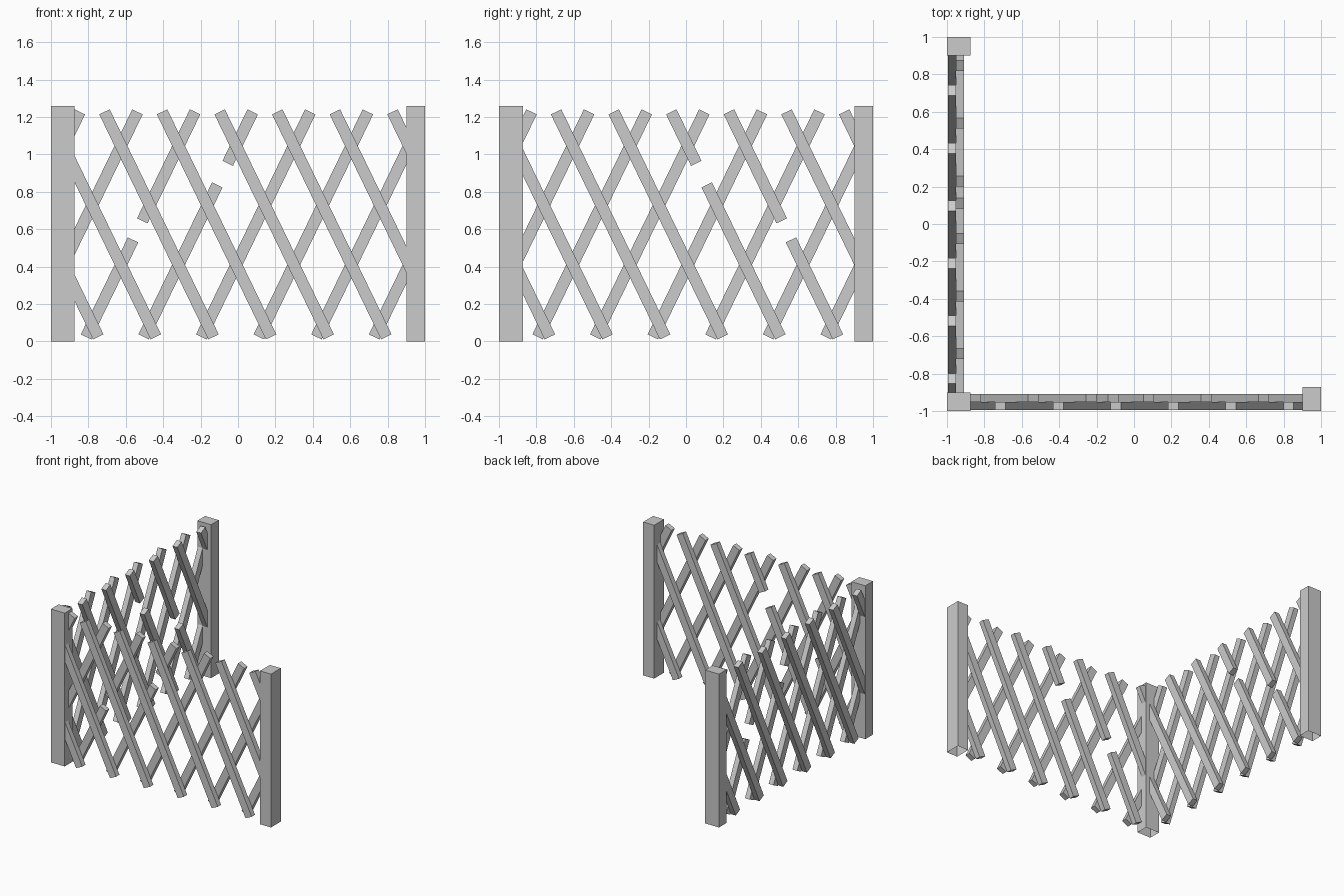
import bpy, bmesh, math
from mathutils import Matrix, Vector

if "Cube" in bpy.data.objects:
    bpy.data.objects.remove(bpy.data.objects["Cube"])

HEIGHT = 1.26
MID_Z = 0.626            # slat mid height
RISE = 1.203             # vertical extent of a slat's centre line
RUN = 0.583              # horizontal extent of a slat's centre line
PITCH = 0.308            # spacing between parallel slats
WIDTH, DEPTH = 0.062, 0.043
Z0, Z1 = MID_Z - RISE / 2, MID_Z + RISE / 2


def make_object(name, bm):
    mesh = bpy.data.meshes.new(name)
    bm.to_mesh(mesh)
    bm.free()
    ob = bpy.data.objects.new(name, mesh)
    bpy.context.collection.objects.link(ob)


def post(name, x0, x1, y0, y1):
    bm = bmesh.new()
    bmesh.ops.create_cube(bm, size=1, matrix=Matrix.Translation(
        ((x0 + x1) / 2, (y0 + y1) / 2, HEIGHT / 2)) @ Matrix.Diagonal((x1 - x0, y1 - y0, HEIGHT, 1)))
    # hollow underside
    bottom = [f for f in bm.faces if f.normal.z < -0.9]
    bmesh.ops.delete(bm, geom=bottom, context='FACES_ONLY')
    make_object(name, bm)


def slat(name, cx, lean, y, z0, z1, lo, hi, turn):
    """Slanted board along the line through (cx, MID_Z), cut off at the posts."""
    slope = lean * RUN / RISE
    zm = (z0 + z1) / 2
    length = (z1 - z0) * math.hypot(1, slope)
    bm = bmesh.new()
    bmesh.ops.create_cube(bm, size=1, matrix=Matrix.Translation(
        (cx + (zm - MID_Z) * slope, y, zm)) @ Matrix.Rotation(math.atan(slope), 4, 'Y')
        @ Matrix.Diagonal((WIDTH, DEPTH, length, 1)))
    for edge, side in ((lo, -1), (hi, 1)):
        bmesh.ops.bisect_plane(bm, geom=bm.verts[:] + bm.edges[:] + bm.faces[:],
                               plane_co=Vector((edge, 0, 0)),
                               plane_no=Vector((side, 0, 0)), clear_outer=True)
    if not bm.faces:
        bm.free()
        return
    bm.transform(Matrix.Rotation(turn, 4, 'Z'))
    make_object(name, bm)


def panel(name, lo, hi, turn):
    # outer layer leans left, unbroken
    for k in range(-2, 6):
        slat(f"{name}_outer_slat", -0.4225 + k * PITCH, -1, -0.9735, Z0, Z1, lo, hi, turn)
    # inner layer leans right, two slats are snapped
    gaps = {0: (0.543, 0.645), 1: (0.837, 0.952)}
    for k in range(-2, 6):
        cuts = [Z0, *gaps.get(k, ()), Z1]
        for a, b in zip(cuts[::2], cuts[1::2]):
            slat(f"{name}_inner_slat", -0.521 + k * PITCH, 1, -0.9305, a, b, lo, hi, turn)


# posts
post("corner_post", -1, -0.875, -1, -0.9)
post("right_post", 0.9, 1, -1, -0.872)
post("back_post", -1, -0.875, 0.9, 1)

# lattice panels: front, and the same one turned onto the left side
panel("front_lattice", -0.88, 0.905, 0)
panel("side_lattice", -0.905, 0.905, -math.pi / 2)
